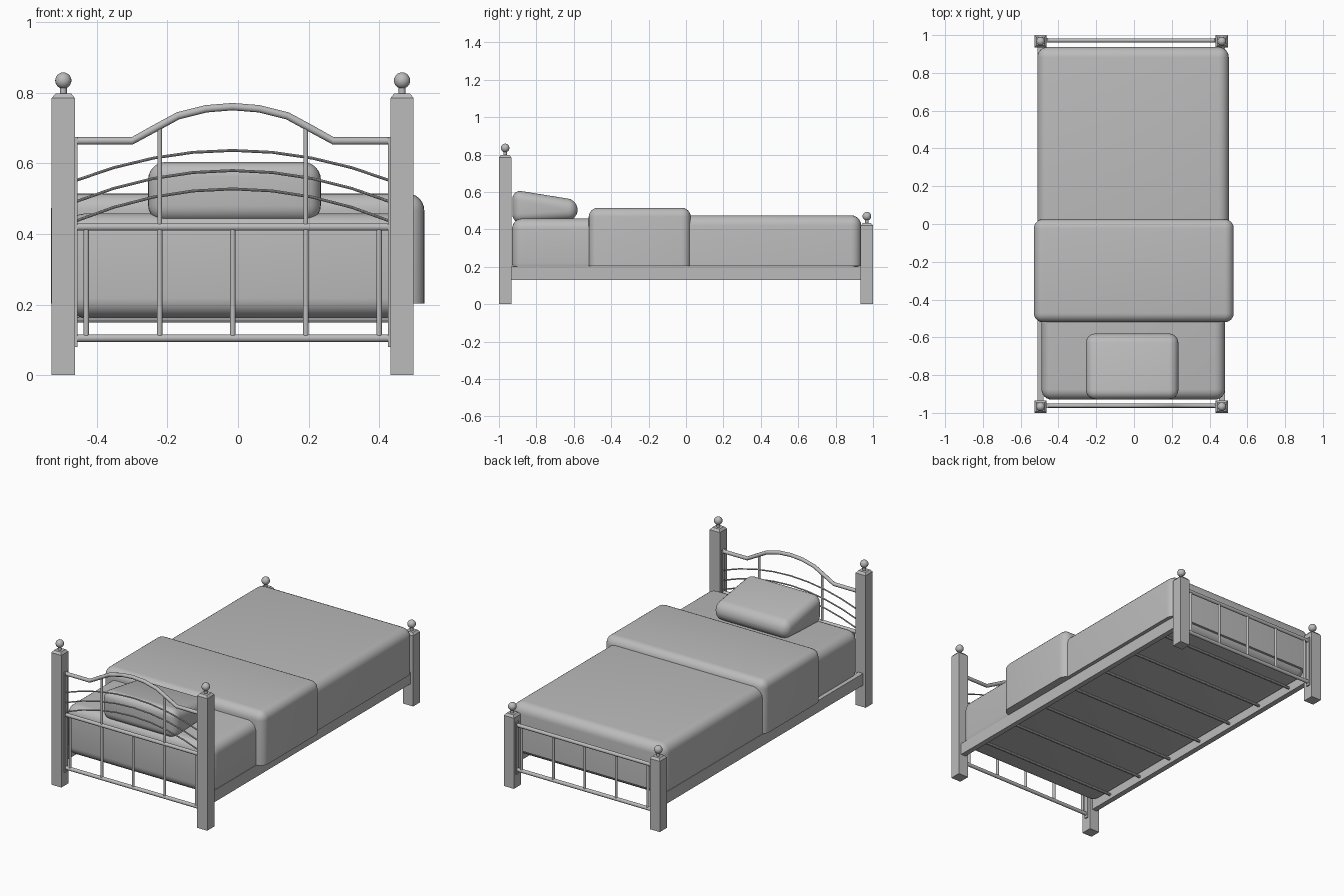
import bpy, bmesh, math
from mathutils import Vector

if "Cube" in bpy.data.objects:
    bpy.data.objects.remove(bpy.data.objects["Cube"])

CX = -0.015            # frame centre line
HALF = 0.48            # post distance from the centre line

grey = bpy.data.materials.new("soft grey")
grey.diffuse_color = (0.5, 0.5, 0.5, 1)
grey.use_nodes = True
grey.node_tree.nodes["Principled BSDF"].inputs["Base Color"].default_value = grey.diffuse_color


def finish(bm, name, smooth=None):
    bmesh.ops.recalc_face_normals(bm, faces=bm.faces)
    me = bpy.data.meshes.new(name)
    bm.to_mesh(me)
    bm.free()
    me.materials.append(grey)
    ob = bpy.data.objects.new(name, me)
    bpy.context.collection.objects.link(ob)
    if smooth:
        bpy.ops.object.select_all(action='DESELECT')
        ob.select_set(True)
        bpy.context.view_layer.objects.active = ob
        bpy.ops.object.shade_smooth_by_angle(angle=math.radians(smooth))
    return ob


def add_box(bm, lo, hi):
    vs = bmesh.ops.create_cube(bm, size=1)["verts"]
    for v in vs:
        v.co = Vector([lo[i] if v.co[i] < 0 else hi[i] for i in range(3)])
    return vs


def add_tube(bm, pts, r, n=10):
    """Round tube swept along points lying in an x-z plane, or any straight line."""
    pts = [Vector(p) for p in pts]
    rings = []
    for i, p in enumerate(pts):
        t = (pts[min(i + 1, len(pts) - 1)] - pts[max(i - 1, 0)]).normalized()
        u = Vector((0, 1, 0)) if abs(t.y) < 0.9 else Vector((1, 0, 0))
        w = t.cross(u).normalized()
        rings.append([bm.verts.new(p + r * (math.cos(a) * u + math.sin(a) * w))
                      for a in (2 * math.pi * k / n for k in range(n))])
    for a, b in zip(rings, rings[1:]):
        for k in range(n):
            bm.faces.new((a[k], a[(k + 1) % n], b[(k + 1) % n], b[k]))
    bm.faces.new(rings[0])
    bm.faces.new(rings[-1])


def cushion(name, lo, hi, r, flat_bottom=False, shape=None):
    """Box with soft rounded edges; optionally a sharp lower rim."""
    bm = bmesh.new()
    add_box(bm, lo, hi)
    if shape:
        shape(bm)
    edges = [e for e in bm.edges if not flat_bottom
             or max(v.co.z for v in e.verts) > lo[2] + 1e-4]
    bmesh.ops.bevel(bm, geom=edges, offset=r, segments=6, profile=0.5,
                    affect='EDGES', clamp_overlap=True)
    return finish(bm, name, 40)


def post(name, x, y, h):
    # square leg with a tapered cap
    bm = bmesh.new()
    w = 0.033
    add_box(bm, (x - w, y - w, 0), (x + w, y + w, h))
    for v in add_box(bm, (x - w, y - w, h), (x + w, y + w, h + 0.013)):
        if v.co.z > h + 0.001:
            v.co.x = x + (v.co.x - x) * 0.68
            v.co.y = y + (v.co.y - y) * 0.68
    finish(bm, name)
    # neck and ball finial
    bm = bmesh.new()
    add_tube(bm, [(x, y, h + 0.01), (x, y, h + 0.035)], 0.01, 12)
    for v in bmesh.ops.create_uvsphere(bm, u_segments=20, v_segments=12,
                                       radius=0.023)["verts"]:
        v.co += Vector((x, y, h + 0.05))
    finish(bm, name + "_finial", 40)


# Posts
for side, s in (("left", -1), ("right", 1)):
    post("head_post_" + side, CX + s * HALF, -0.967, 0.785)
    post("foot_post_" + side, CX + s * HALF, 0.967, 0.42)

    # Side rails
    bm = bmesh.new()
    x = CX + s * HALF
    add_box(bm, (x - 0.016, -0.94, 0.13), (x + 0.016, 0.94, 0.2))
    finish(bm, "side_rail_" + side)

    # Mounting strips on the inner faces of the posts
    for end, y, top in (("head", -0.962, 0.675), ("foot", 0.972, 0.39)):
        bm = bmesh.new()
        xi = CX + s * (HALF - 0.036)
        add_box(bm, (xi - 0.004, y - 0.012, 0.08), (xi + 0.004, y + 0.012, top))
        finish(bm, f"{end}_strip_{side}")

IN = HALF - 0.03
BARS = (-0.415, -0.207, 0, 0.207, 0.415)


def grille(name, y, low, high):
    # two horizontal tubes joined by five uprights
    bm = bmesh.new()
    for z in (low, high):
        add_tube(bm, [(CX - IN, y, z), (CX + IN, y, z)], 0.011)
    for b in BARS:
        add_tube(bm, [(CX + b, y, low), (CX + b, y, high)], 0.008)
    finish(bm, name, 40)


grille("head_grille", -0.962, 0.105, 0.42)
grille("foot_grille", 0.972, 0.105, 0.37)

# Curved top tube of the headboard
half_path = [(IN, 0.664), (0.285, 0.664), (0.225, 0.697), (0.155, 0.735),
             (0.075, 0.755)]
path = [(-a, z) for a, z in half_path] + [(0, 0.761)] + half_path[::-1]
bm = bmesh.new()
add_tube(bm, [(CX + a, -0.962, z) for a, z in path], 0.011)
for s in (-1, 1):
    add_tube(bm, [(CX + s * 0.207, -0.962, 0.42),
                  (CX + s * 0.207, -0.962, 0.708)], 0.007)
finish(bm, "headboard_top_tube", 40)

# Thin arched wires
bm = bmesh.new()
for ends, peak in ((0.55, 0.637), (0.49, 0.58), (0.435, 0.528)):
    pts = []
    for i in range(9):
        t = i / 4 - 1
        pts.append((CX + IN * t, -0.962, peak - (peak - ends) * abs(t) ** 2))
    add_tube(bm, pts, 0.004, 8)
finish(bm, "headboard_wires", 40)

# Cross slats beneath the mattress
bm = bmesh.new()
for i in range(7):
    y = -0.78 + i * 0.26
    add_tube(bm, [(CX - HALF, y, 0.157), (CX + HALF, y, 0.157)], 0.008, 8)
finish(bm, "slats", 40)

# Bedding
cushion("mattress", (-0.49, -0.93, 0.163), (0.482, 0.925, 0.458), 0.055)
cushion("blanket", (-0.512, -0.3, 0.203), (0.502, 0.937, 0.475), 0.055, True)
cushion("blanket_fold", (-0.53, -0.52, 0.203), (0.528, 0.025, 0.515), 0.048, True)


def pillow_shape(bm):
    # wedge sloping down away from the headboard
    for v in bm.verts:
        front = v.co.y < -0.75
        if v.co.z > 0.5:
            v.co.z = 0.612 if front else 0.556
        else:
            v.co.z = 0.43 if front else 0.452


cushion("pillow", (-0.255, -0.928, 0.43), (0.235, -0.58, 0.61), 0.05,
        shape=pillow_shape)
